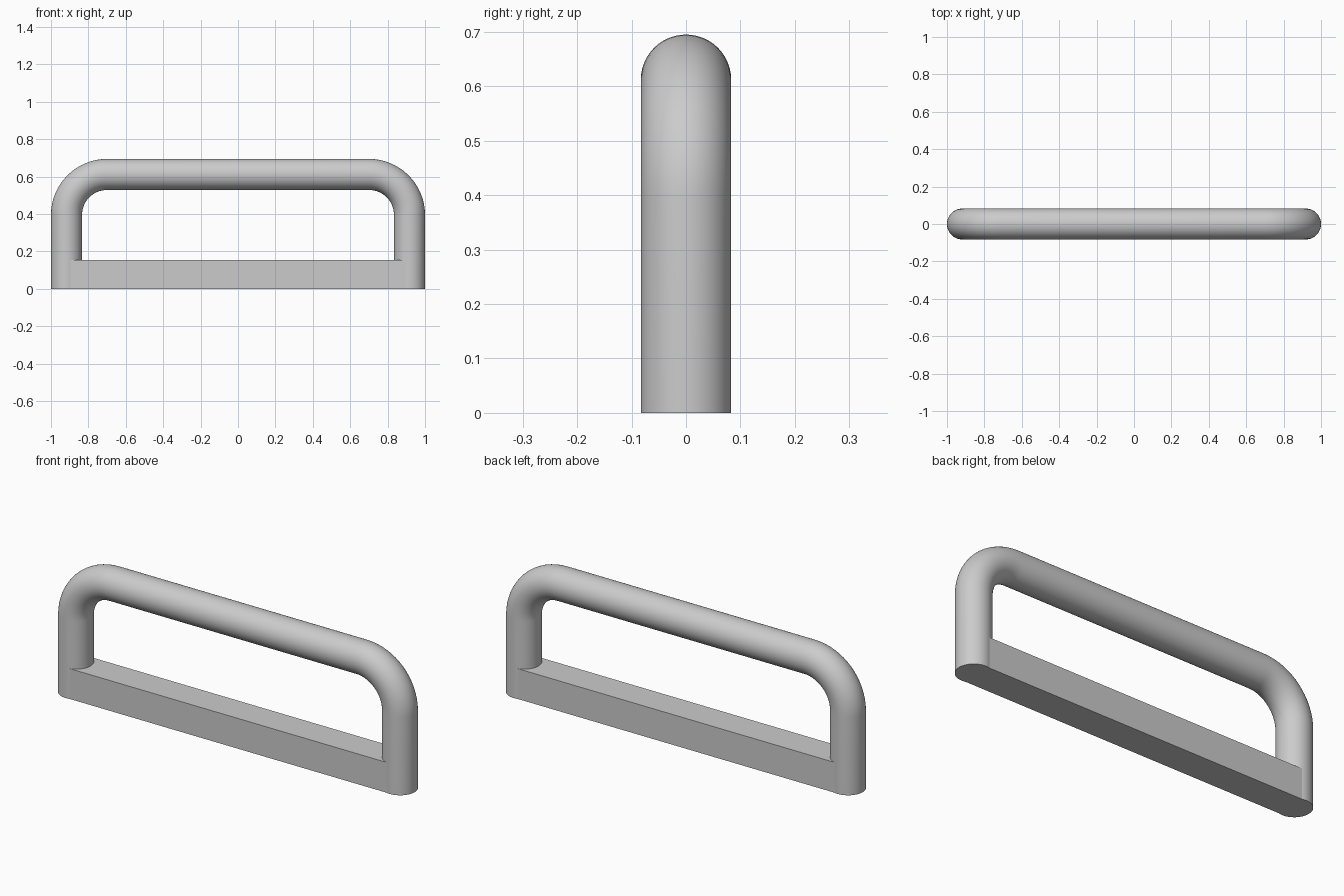
import bpy, bmesh
from math import sin, cos, pi, radians
from mathutils import Vector

if "Cube" in bpy.data.objects:
    bpy.data.objects.remove(bpy.data.objects["Cube"])

R = 0.083          # tube radius
BEND = 0.217       # centreline bend radius
X, TOP = 1 - R, 0.695 - R
SIDES, STEPS = 48, 16


def finish(bm, name):
    bmesh.ops.recalc_face_normals(bm, faces=bm.faces)
    mesh = bpy.data.meshes.new(name)
    bm.to_mesh(mesh)
    bm.free()
    obj = bpy.data.objects.new(name, mesh)
    bpy.context.collection.objects.link(obj)
    bpy.ops.object.select_all(action='DESELECT')
    obj.select_set(True)
    bpy.context.view_layer.objects.active = obj
    bpy.ops.object.shade_smooth_by_angle(angle=radians(30))
    return obj


# Handle: round tube swept along an arch (position, outward normal)
half = [(Vector((X, 0, 0)), Vector((1, 0, 0)))]
for i in range(STEPS + 1):
    a = i / STEPS * pi / 2
    n = Vector((cos(a), 0, sin(a)))
    half.append((Vector((X - BEND, 0, TOP - BEND)) + n * BEND, n))
flip = Vector((-1, 1, 1))
path = half + [(p * flip, n * flip) for p, n in reversed(half)]

bm = bmesh.new()
rings = []
for p, n in path:
    rings.append([bm.verts.new(p + R * (n * cos(t) + Vector((0, sin(t), 0))))
                  for t in (2 * pi * k / SIDES for k in range(SIDES))])
for a, b in zip(rings, rings[1:]):
    for k in range(SIDES):
        j = (k + 1) % SIDES
        bm.faces.new((a[k], a[j], b[j], b[k]))
bm.faces.new(rings[0])
bm.faces.new(rings[-1])
finish(bm, "handle_tube")

# Base bar: flat-sided block joining the two posts
bm = bmesh.new()
bmesh.ops.create_cube(bm, size=1)
bmesh.ops.scale(bm, verts=bm.verts, vec=(2 * X - 0.04, 0.16, 0.155))
bmesh.ops.translate(bm, verts=bm.verts, vec=(0, 0, 0.0775))
finish(bm, "base_bar")
